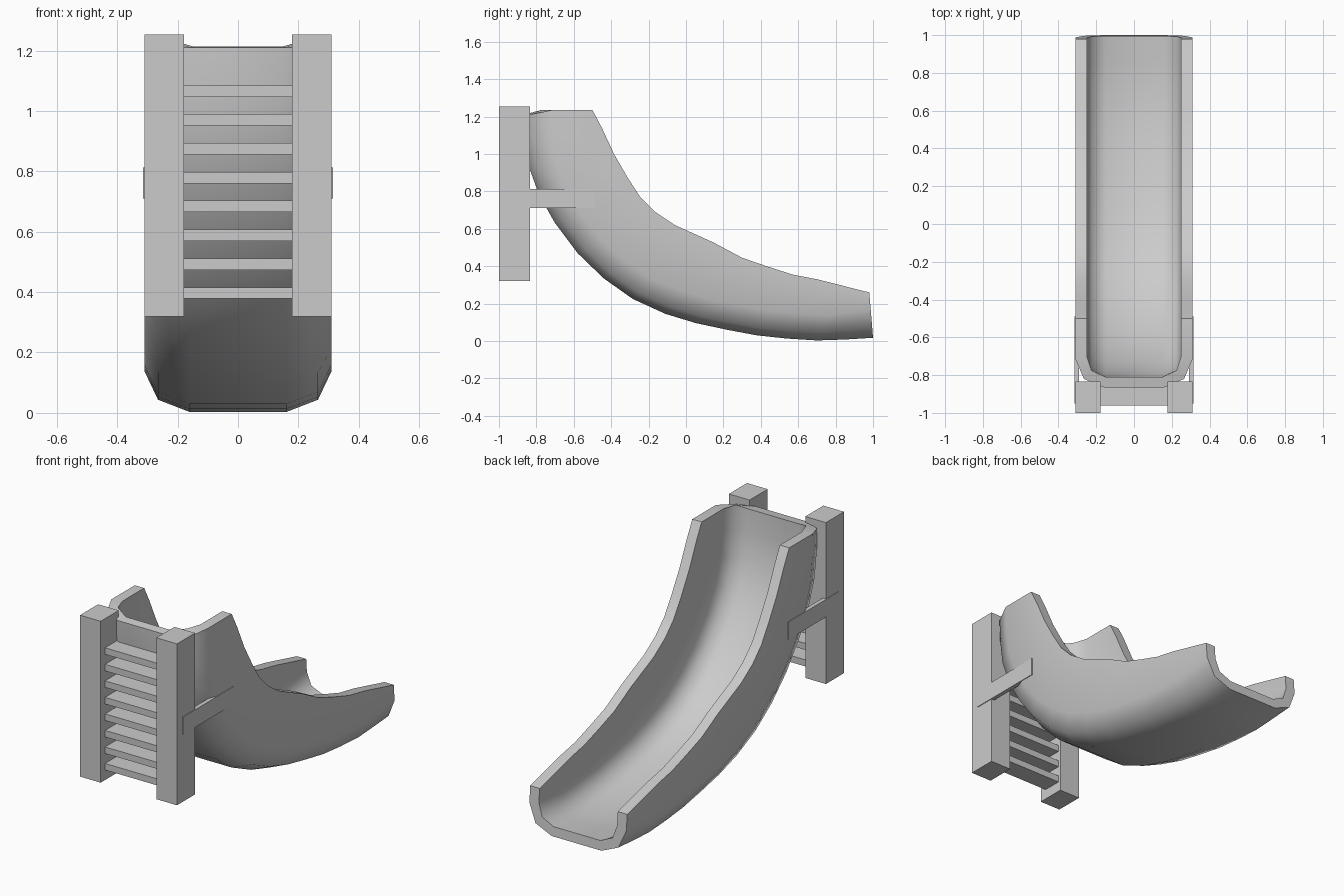
import bpy, bmesh, math
from mathutils import Vector

if "Cube" in bpy.data.objects:
    bpy.data.objects.remove(bpy.data.objects["Cube"])


def box(name, x0, x1, y0, y1, z0, z1):
    bm = bmesh.new()
    bmesh.ops.create_cube(bm, size=1)
    for v in bm.verts:
        v.co = ((x0 + x1) / 2 + v.co.x * (x1 - x0),
                (y0 + y1) / 2 + v.co.y * (y1 - y0),
                (z0 + z1) / 2 + v.co.z * (z1 - z0))
    me = bpy.data.meshes.new(name)
    bm.to_mesh(me)
    bm.free()
    ob = bpy.data.objects.new(name, me)
    bpy.context.collection.objects.link(ob)
    return ob


# Slide chute: stations of (floor y, floor z, rim y, rim z), top to bottom
stations = [
    (-.865, 1.21, -.50, 1.235), (-.86, 1.08, -.45, 1.14),
    (-.84, .93, -.385, 1.0), (-.785, .78, -.31, .87),
    (-.70, .63, -.245, .77), (-.58, .47, -.165, .69),
    (-.44, .335, -.06, .62), (-.285, .225, .04, .575),
    (-.11, .145, .15, .525), (.055, .095, .30, .445),
    (.22, .06, .43, .40), (.38, .03, .57, .355),
    (.54, .013, .70, .33), (.70, .003, .84, .295),
    (.85, .008, .91, .277), (1.0, .017, .98, .26),
]
# Half section as (x, depth above floor); None means the rim
half = [(.16, 0), (.265, .045), (.31, .15), (.31, None),
        (.25, None), (.25, .165), (.225, .09), (.15, .055)]
section = half + [(-x, d) for x, d in reversed(half)]

bm = bmesh.new()
rings = []
for i, (by, bz, ry, rz) in enumerate(stations):
    base, rim = Vector((0, by, bz)), Vector((0, ry, rz))
    up = (rim - base).normalized()
    ring = []
    for x, d in section:
        p = rim.copy() if d is None else base + up * d
        if i == 0 and d is not None and d > .06:
            p.z = 1.235
        p.x = x
        ring.append(bm.verts.new(p))
    rings.append(ring)
n = len(section)
for a, b in zip(rings, rings[1:]):
    for k in range(n):
        j = (k + 1) % n
        bm.faces.new((a[k], a[j], b[j], b[k]))
# Close both open ends with strips across the wall thickness
h = len(half)
for ring in (rings[0], rings[-1]):
    for k in range(3):
        bm.faces.new((ring[k], ring[k + 1], ring[h - 2 - k], ring[h - 1 - k]))
        m = n - 1 - k
        bm.faces.new((ring[m], ring[m - 1], ring[h + 1 + k], ring[h + k]))
    bm.faces.new((ring[0], ring[h - 1], ring[h], ring[n - 1]))
bmesh.ops.recalc_face_normals(bm, faces=bm.faces)
mesh = bpy.data.meshes.new("slide_chute")
bm.to_mesh(mesh)
bm.free()
chute = bpy.data.objects.new("slide_chute", mesh)
bpy.context.collection.objects.link(chute)
bpy.context.view_layer.objects.active = chute
chute.select_set(True)
bpy.ops.object.shade_smooth_by_angle(angle=math.radians(50))

# Ladder posts and side brackets
for side, s in (("left", -1), ("right", 1)):
    a, b = sorted((s * .178, s * .31))
    box(side + "_post", a, b, -1, -.835, .32, 1.253)
    a, b = sorted((s * .29, s * .314))
    box(side + "_bracket", a, b, -.95, -.49, .71, .812)

# Ladder steps
for i in range(8):
    z = .378 + i * .0955
    box(f"step_{i + 1}", -.18, .18, -.96, -.85, z, z + .038)
